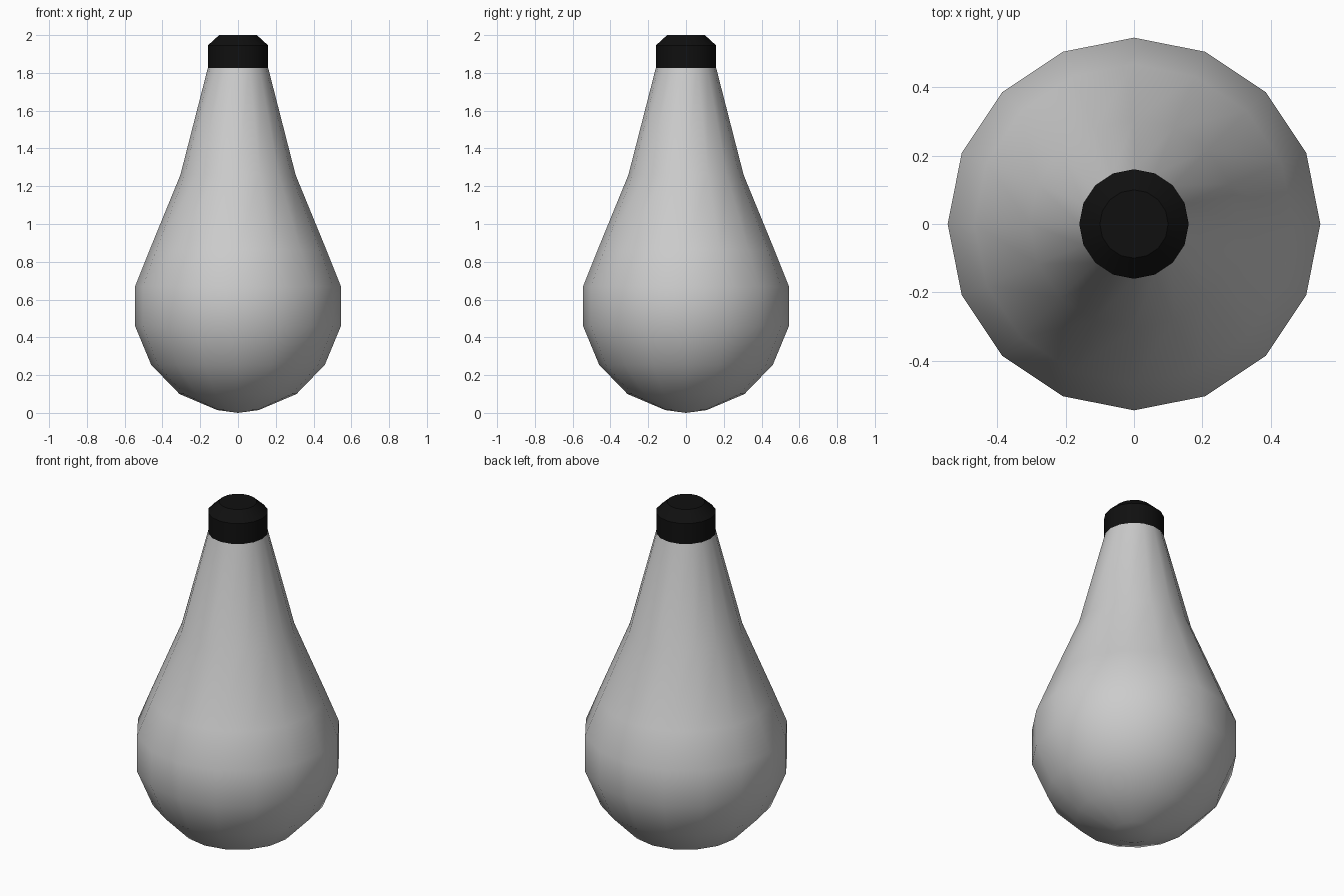
import bpy, bmesh
from math import cos, sin, tau

if "Cube" in bpy.data.objects:
    bpy.data.objects.remove(bpy.data.objects["Cube"])

SIDES = 16


def lathe(name, profile, angle):
    """Revolve (radius, z) points around z; a radius of 0 makes a pole."""
    bm = bmesh.new()
    rings = []
    for r, z in profile:
        n = SIDES if r > 0 else 1
        rings.append([bm.verts.new((r * cos(tau * i / SIDES), r * sin(tau * i / SIDES), z))
                      for i in range(n)])
    for a, b in zip(rings, rings[1:]):
        for i in range(SIDES):
            j = (i + 1) % SIDES
            if len(a) == 1:
                bm.faces.new((a[0], b[j], b[i]))
            elif len(b) == 1:
                bm.faces.new((a[i], a[j], b[0]))
            else:
                bm.faces.new((a[i], a[j], b[j], b[i]))
    bmesh.ops.recalc_face_normals(bm, faces=bm.faces)
    mesh = bpy.data.meshes.new(name)
    bm.to_mesh(mesh)
    bm.free()
    ob = bpy.data.objects.new(name, mesh)
    bpy.context.collection.objects.link(ob)
    bpy.ops.object.select_all(action='DESELECT')
    ob.select_set(True)
    bpy.context.view_layer.objects.active = ob
    bpy.ops.object.shade_smooth_by_angle(angle=angle)
    return ob


# Pear-shaped glass body
lathe("bulb_body", [(0, 0), (0.11, 0.015), (0.31, 0.10), (0.46, 0.255), (0.545, 0.46),
                    (0.545, 0.67), (0.467, 0.865), (0.305, 1.26), (0.16, 1.825)], 0.9)

# Black screw cap
cap = lathe("bulb_cap", [(0, 1.825), (0.16, 1.825), (0.16, 1.945), (0.10, 2.0), (0, 2.0)], 0.5)
black = bpy.data.materials.new("cap_black")
black.diffuse_color = (0.005, 0.005, 0.005, 1)
black.use_nodes = True
black.node_tree.nodes["Principled BSDF"].inputs["Base Color"].default_value = black.diffuse_color
cap.data.materials.append(black)
